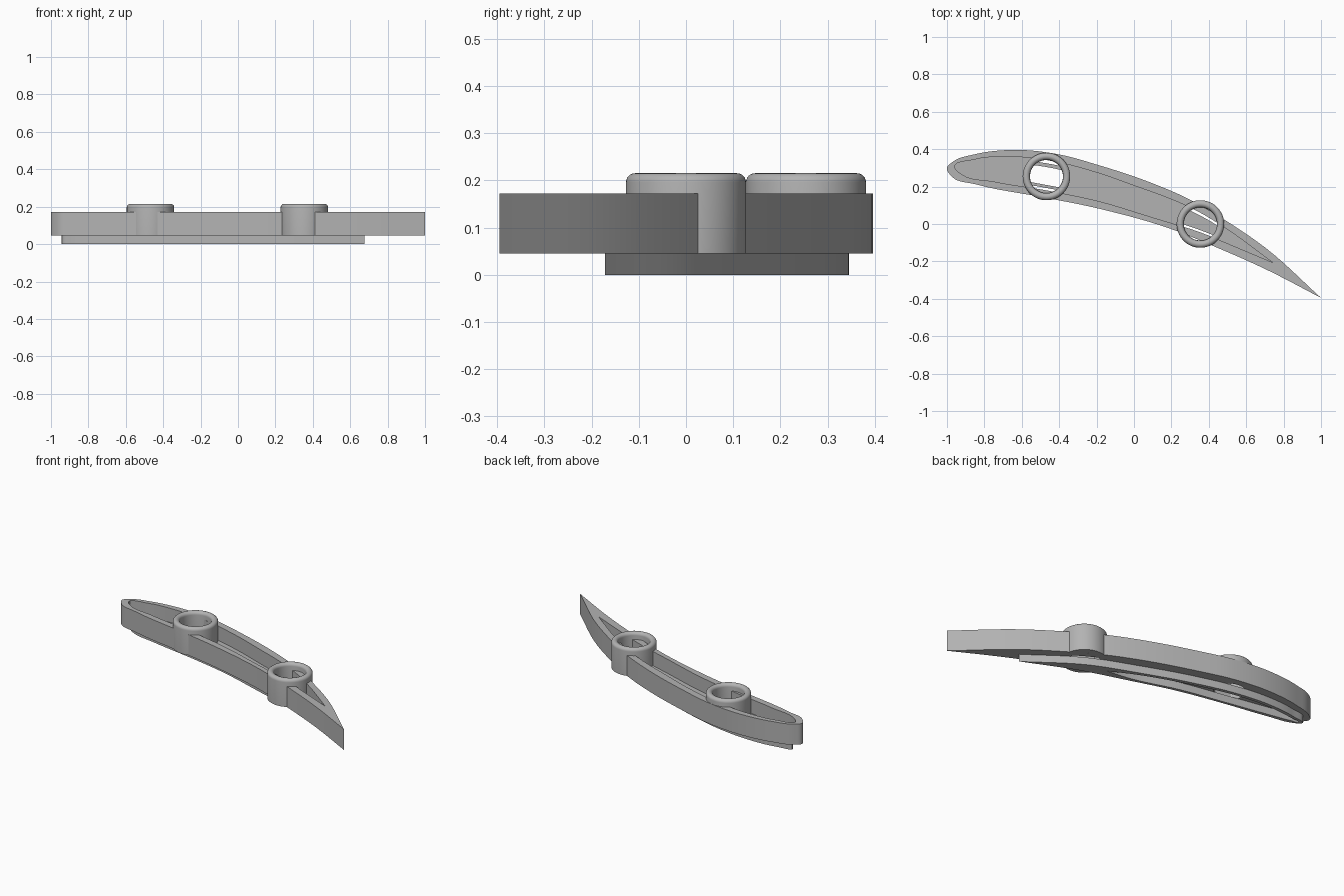
import bpy
import bmesh
import math
from mathutils import Vector

cube = bpy.data.objects.get("Cube")
if cube:
    bpy.data.objects.remove(cube)

grey = bpy.data.materials.new("plain grey")
grey.use_nodes = True
grey.diffuse_color = (0.45, 0.45, 0.45, 1)
grey.node_tree.nodes["Principled BSDF"].inputs["Base Color"].default_value = grey.diffuse_color

BASE, FLOOR, TOP, BOSS_TOP = 0.045, 0.085, 0.172, 0.215
BOSSES = {"front_boss": (-0.468, 0.254), "rear_boss": (0.355, 0.0)}

# Blade outlines, each running from the sharp tip over the back and round the nose
OUTER = [(1, -.395), (.7, -.125), (.48, .025), (.3, .13), (.08, .225), (-.19, .315),
         (-.4, .372), (-.65, .396), (-.85, .373), (-.965, .335), (-1, .3), (-.97, .25),
         (-.85, .213), (-.47, .14), (-.2, .085), (.235, -.04), (.41, -.112), (.7, -.24)]
POCKET = [(.74, -.205), (.5, -.03), (.355, .06), (.24, .115), (0, .205), (-.2, .275),
          (-.47, .342), (-.68, .36), (-.85, .345), (-.958, .3), (-.92, .265), (-.75, .227),
          (-.47, .18), (-.2, .125), (.1, .035), (.355, -.045), (.55, -.125)]
RIM = [(.675, -.172), (.355, .045), (.1, .15), (-.2, .257), (-.47, .325), (-.68, .345),
       (-.85, .331), (-.942, .3), (-.9, .274), (-.75, .241), (-.47, .193), (-.2, .138),
       (.1, .048), (.355, -.033)]
RIM_HOLE = [(.24, .055), (.1, .125), (-.2, .235), (-.47, .305), (-.68, .325), (-.85, .311),
            (-.918, .297), (-.88, .287), (-.75, .261), (-.47, .209), (-.2, .157), (.1, .073)]


def smooth_loop(points, steps=6):
    """Spline through the points, with a sharp corner at the first one."""
    p = [Vector(q) for q in points] + [Vector(points[0])]
    out = []
    for i in range(len(p) - 1):
        a, b = p[i], p[i + 1]
        length = (b - a).length

        def tangent(k):
            if k == 0:
                return (p[1] - p[0]).normalized()
            if k == len(p) - 1:
                return (p[k] - p[k - 1]).normalized()
            d0, d1 = p[k] - p[k - 1], p[k + 1] - p[k]
            l0, l1 = d0.length, d1.length
            return (d0 / l0 * l1 + d1 / l1 * l0).normalized()

        ta, tb = tangent(i) * length, tangent(i + 1) * length
        for s in range(steps):
            t = s / steps
            h = t * t * (3 - 2 * t)
            out.append(a * (1 - h) + b * h + ta * (t * (1 - t) ** 2) - tb * (t * t * (1 - t)))
    return out


def add_object(name, bm):
    bmesh.ops.recalc_face_normals(bm, faces=bm.faces)
    mesh = bpy.data.meshes.new(name)
    bm.to_mesh(mesh)
    bm.free()
    mesh.materials.append(grey)
    obj = bpy.data.objects.new(name, mesh)
    bpy.context.collection.objects.link(obj)
    return obj


def prism(name, loop, z0, z1):
    bm = bmesh.new()
    face = bm.faces.new([bm.verts.new((q.x, q.y, z0)) for q in loop])
    top = bmesh.ops.extrude_face_region(bm, geom=[face])["geom"]
    verts = [g for g in top if isinstance(g, bmesh.types.BMVert)]
    bmesh.ops.translate(bm, verts=verts, vec=(0, 0, z1 - z0))
    if len(bm.faces) == len(loop) + 1:
        bm.faces.new([v for v in bm.verts if abs(v.co.z - z0) < 1e-6])
    return add_object(name, bm)


def circle(center, radius, count=64):
    return [Vector((center[0] + radius * math.cos(math.tau * i / count),
                    center[1] + radius * math.sin(math.tau * i / count))) for i in range(count)]


def combine(obj, cutter, operation="DIFFERENCE"):
    mod = obj.modifiers.new("cut", "BOOLEAN")
    mod.operation, mod.object, mod.solver = operation, cutter, "EXACT"
    bpy.context.view_layer.objects.active = obj
    bpy.ops.object.modifier_apply(modifier=mod.name)
    bpy.data.objects.remove(cutter)


def ring(name, center, profile, count=64):
    """Closed profile of (radius, height) turned about a vertical axis."""
    bm = bmesh.new()
    rows = [[bm.verts.new((q.x, q.y, z)) for q in circle(center, r, count)] for r, z in profile]
    for j, row in enumerate(rows):
        nxt = rows[(j + 1) % len(rows)]
        for i in range(count):
            k = (i + 1) % count
            bm.faces.new((row[i], row[k], nxt[k], nxt[i]))
    return add_object(name, bm)


# Blade body with its pocket and a hole through the floor at each boss
body = prism("blade_body", smooth_loop(OUTER), BASE, TOP)
pocket = smooth_loop(POCKET)
combine(body, prism("pocket_cutter", pocket, FLOOR, TOP + 0.1))
for center in BOSSES.values():
    hole = prism("hole_cutter", circle(center, 0.088), 0, FLOOR + 0.02)
    combine(hole, prism("pocket_limit", pocket, -0.1, TOP), "INTERSECT")
    combine(body, hole)

# Locating rim underneath
rim = prism("locating_rim", smooth_loop(RIM), 0, BASE)
combine(rim, prism("rim_cutter", smooth_loop(RIM_HOLE), -0.1, BASE + 0.1))

# Hollow bosses with rounded top edges
parts = [body, rim]
R_OUT, R_IN, ROUND = 0.127, 0.088, 0.019
for name, center in BOSSES.items():
    mid = R_OUT - ROUND
    arc = [(mid + ROUND * math.cos(a), BOSS_TOP - ROUND + ROUND * math.sin(a))
           for a in (math.pi * i / 12 for i in range(13))]
    parts.append(ring(name, center, [(R_IN, BASE), (R_OUT, BASE)] + arc))

bpy.ops.object.select_all(action="DESELECT")
for part in parts:
    part.select_set(True)
bpy.context.view_layer.objects.active = body
bpy.ops.object.shade_smooth_by_angle(angle=math.radians(30))
